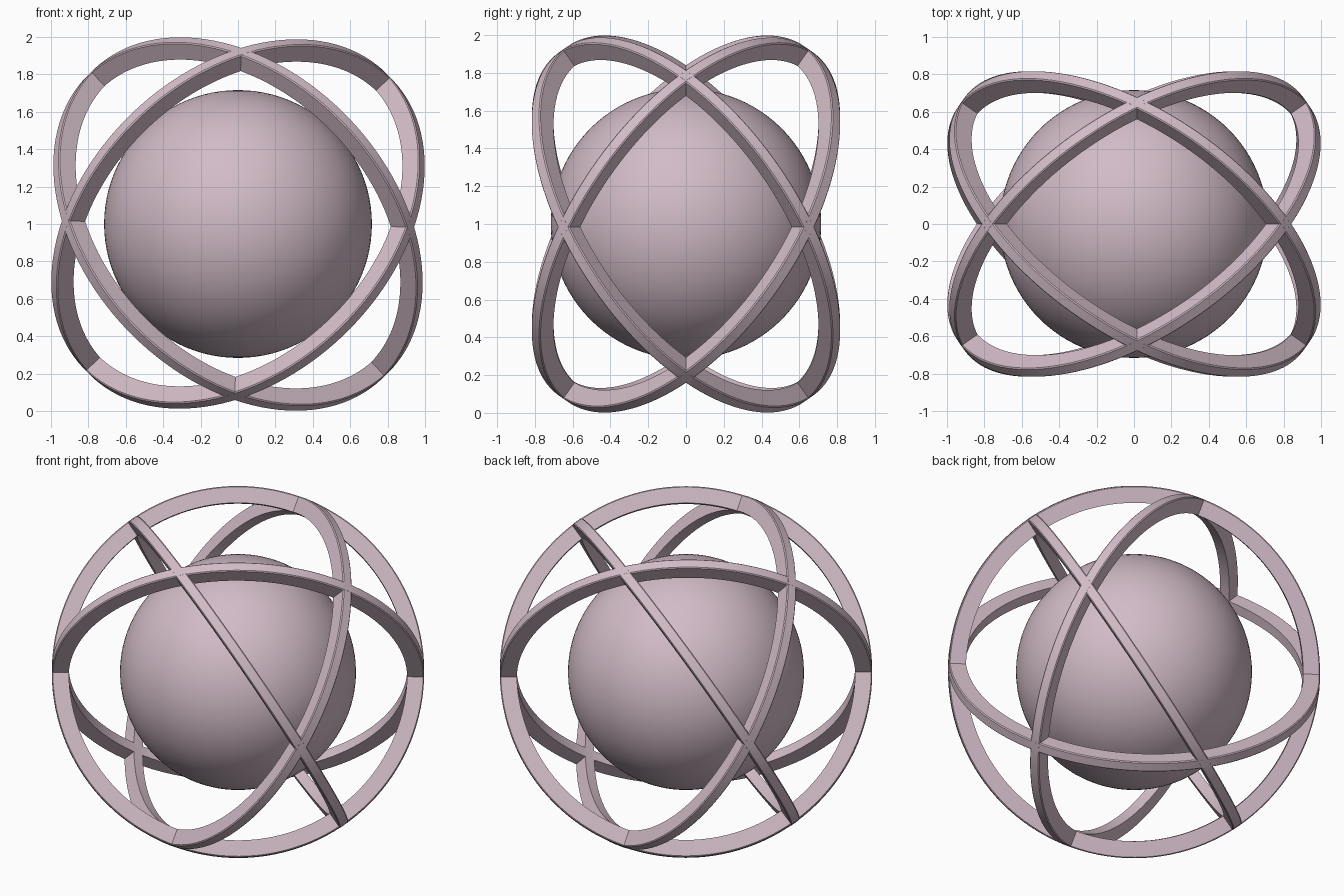
import bpy, bmesh, math
from mathutils import Vector, Matrix

cube = bpy.data.objects.get("Cube")
if cube:
    bpy.data.objects.remove(cube, do_unlink=True)

CENTER = Vector((0, 0, 1))
CORE_RADIUS = 0.716
OUTER, INNER, HALF_WIDTH, EDGE = 1.13, 1.027, 0.033, 0.006
SEGMENTS = 128

# Single dusty mauve colour
mauve = bpy.data.materials.new("dusty_mauve")
mauve.use_nodes = True
color = (0.64, 0.50, 0.57, 1)
mauve.diffuse_color = color
mauve.node_tree.nodes["Principled BSDF"].inputs["Base Color"].default_value = color


def finish(obj, name):
    obj.name = name
    obj.data.materials.append(mauve)
    bpy.ops.object.select_all(action='DESELECT')
    obj.select_set(True)
    bpy.context.view_layer.objects.active = obj
    bpy.ops.object.shade_smooth_by_angle(angle=math.radians(30))


def make_ring(name, normal):
    """Flat band with slightly softened outer edges, swept around its normal."""
    profile = [(INNER, -HALF_WIDTH), (OUTER - EDGE, -HALF_WIDTH),
               (OUTER, EDGE - HALF_WIDTH), (OUTER, HALF_WIDTH - EDGE),
               (OUTER - EDGE, HALF_WIDTH), (INNER, HALF_WIDTH)]
    bm = bmesh.new()
    loops = []
    for i in range(SEGMENTS):
        turn = Matrix.Rotation(math.tau * i / SEGMENTS, 3, 'Z')
        loops.append([bm.verts.new(turn @ Vector((r, 0, h))) for r, h in profile])
    n = len(profile)
    for i in range(SEGMENTS):
        a, b = loops[i], loops[(i + 1) % SEGMENTS]
        for j in range(n):
            k = (j + 1) % n
            bm.faces.new((a[j], b[j], b[k], a[k]))
    bmesh.ops.recalc_face_normals(bm, faces=bm.faces)
    mesh = bpy.data.meshes.new(name)
    bm.to_mesh(mesh)
    bm.free()
    obj = bpy.data.objects.new(name, mesh)
    bpy.context.collection.objects.link(obj)
    obj.location = CENTER
    obj.rotation_euler = normal.to_track_quat('Z', 'Y').to_euler()
    finish(obj, name)


# Core sphere
bpy.ops.mesh.primitive_uv_sphere_add(segments=96, ring_count=48,
                                     radius=CORE_RADIUS, location=CENTER)
finish(bpy.context.object, "core_sphere")

# Four interlocking rings, the whole cage turned slightly about y
cage_turn = Matrix.Rotation(math.radians(1), 3, 'Y')
for x_name, sx in (("left", 1), ("right", -1)):
    for z_name, sz in (("upper", 1), ("lower", -1)):
        make_ring(f"{z_name}_{x_name}_ring",
                  cage_turn @ Vector((0.5 * sx, -0.71, 0.5 * sz)))
